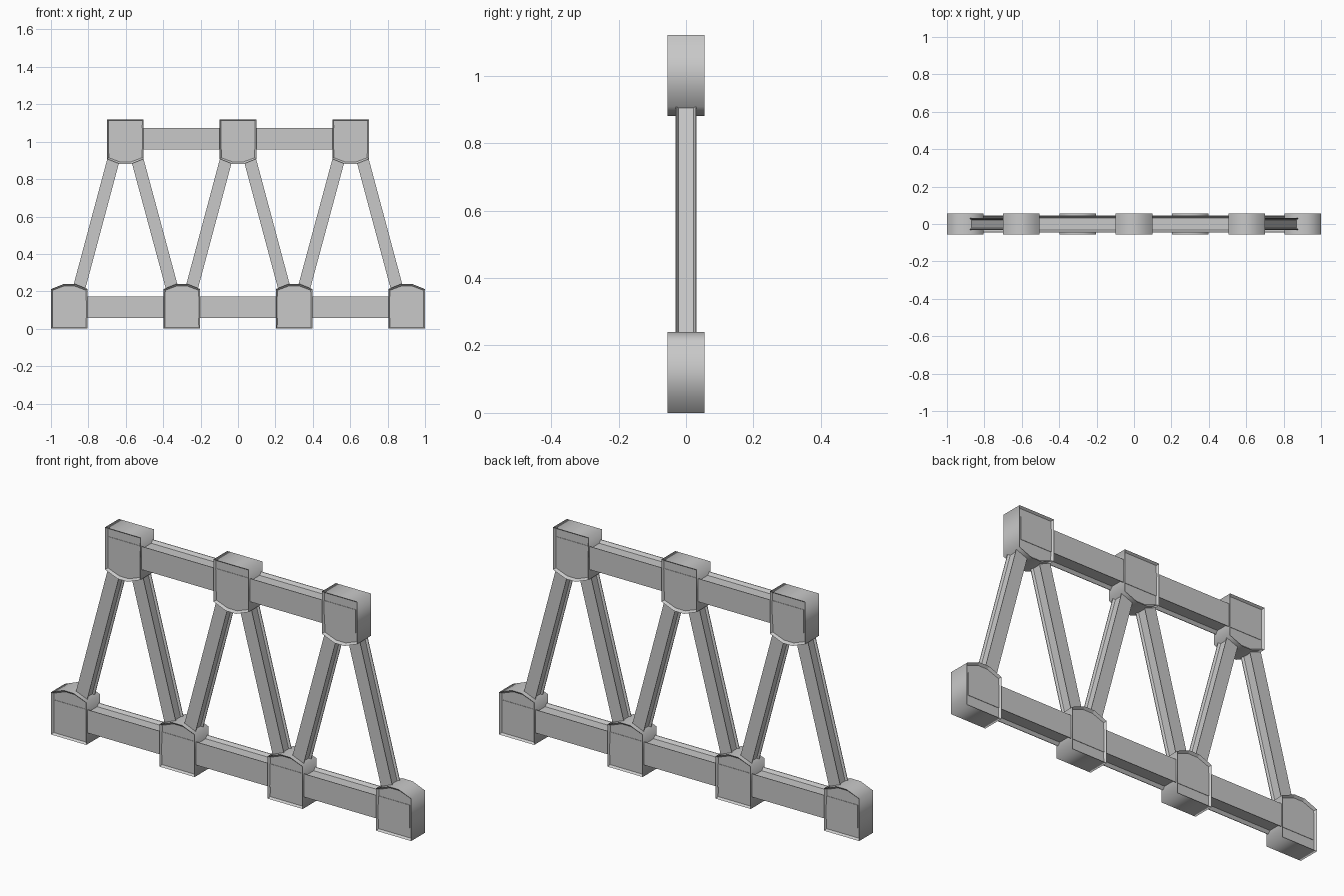
import bpy, bmesh, math
from mathutils import Vector

if "Cube" in bpy.data.objects:
    bpy.data.objects.remove(bpy.data.objects["Cube"])

steel = bpy.data.materials.new("steel_grey")
steel.diffuse_color = (0.58, 0.58, 0.58, 1)
steel.use_nodes = True
steel.node_tree.nodes["Principled BSDF"].inputs["Base Color"].default_value = steel.diffuse_color


def finish(name, bm):
    bmesh.ops.recalc_face_normals(bm, faces=bm.faces[:])
    mesh = bpy.data.meshes.new(name)
    bm.to_mesh(mesh)
    bm.free()
    mesh.materials.append(steel)
    obj = bpy.data.objects.new(name, mesh)
    bpy.context.collection.objects.link(obj)
    return obj


def extrude_outline(points, offset):
    """Solid made by sweeping a closed outline along an offset."""
    bm = bmesh.new()
    face = bm.faces.new([bm.verts.new(p) for p in points])
    res = bmesh.ops.extrude_face_region(bm, geom=[face], use_keep_orig=True)
    moved = [g for g in res["geom"] if isinstance(g, bmesh.types.BMVert)]
    bmesh.ops.translate(bm, verts=moved, vec=offset)
    bmesh.ops.recalc_face_normals(bm, faces=bm.faces[:])
    return bm


def beam(name, start, end, half_y, half_w, flange, depth):
    """Double-flanged beam: front and back flanges with a sloped recess between."""
    start, end = Vector(start), Vector(end)
    along = end - start
    side = along.normalized().cross(Vector((0, 1, 0)))
    lip = 0.003
    half = [(-half_y, half_w), (-half_y + lip, half_w),
            (-half_y + flange, half_w - depth)]
    upper = half + [(-y, w) for y, w in reversed(half)]
    profile = upper + [(y, -w) for y, w in reversed(upper)]
    pts = [start + Vector((0, y, 0)) + side * w for y, w in profile]
    return finish(name, extrude_outline(pts, along))


def joint(name, x, base, flip):
    """Joint block with one arched end and a shallow pan on front and back."""
    hx, hy = 0.098, 0.055
    outline = [(-hx, 0), (hx, 0), (hx, 0.212), (0.028, 0.24),
               (-0.028, 0.24), (-hx, 0.212)]
    pts = [Vector((x + u, -hy, base + v * flip)) for u, v in outline]
    bm = extrude_outline(pts, Vector((0, 2 * hy, 0)))
    for f in bm.faces:
        f.smooth = abs(f.normal.y) < 0.5
    panels = [f for f in bm.faces if not f.smooth]
    # rims stay crisp while the outer band is shaded smooth
    for f in panels:
        for e in f.edges:
            e.smooth = False
    bmesh.ops.inset_individual(bm, faces=panels, thickness=0.011, depth=-0.011)
    for f in bm.faces:
        if abs(f.normal.y) > 0.3:
            f.smooth = False
    return finish(name, bm)


bottom_x = [-0.902, -0.3, 0.3, 0.902]
top_x = [-0.602, 0.0, 0.602]
low_z, high_z = 0.115, 1.015

# joints along both chords
for i, x in enumerate(bottom_x):
    joint(f"bottom_joint_{i + 1}", x, 0.0, 1)
for i, x in enumerate(top_x):
    joint(f"top_joint_{i + 1}", x, 1.12, -1)

# horizontal chords
beam("bottom_chord", (-0.985, 0, low_z), (0.985, 0, low_z), 0.046, 0.058, 0.014, 0.014)
beam("top_chord", (-0.685, 0, high_z), (0.685, 0, high_z), 0.046, 0.058, 0.014, 0.014)

# diagonal braces, two under each top joint
for i, t in enumerate(top_x):
    for label, s, b in (("left", 1, bottom_x[i]), ("right", -1, bottom_x[i + 1])):
        beam(f"{label}_brace_{i + 1}", (b + s * 0.025, 0, low_z),
             (t - s * 0.034, 0, high_z), 0.031, 0.033, 0.009, 0.01)
